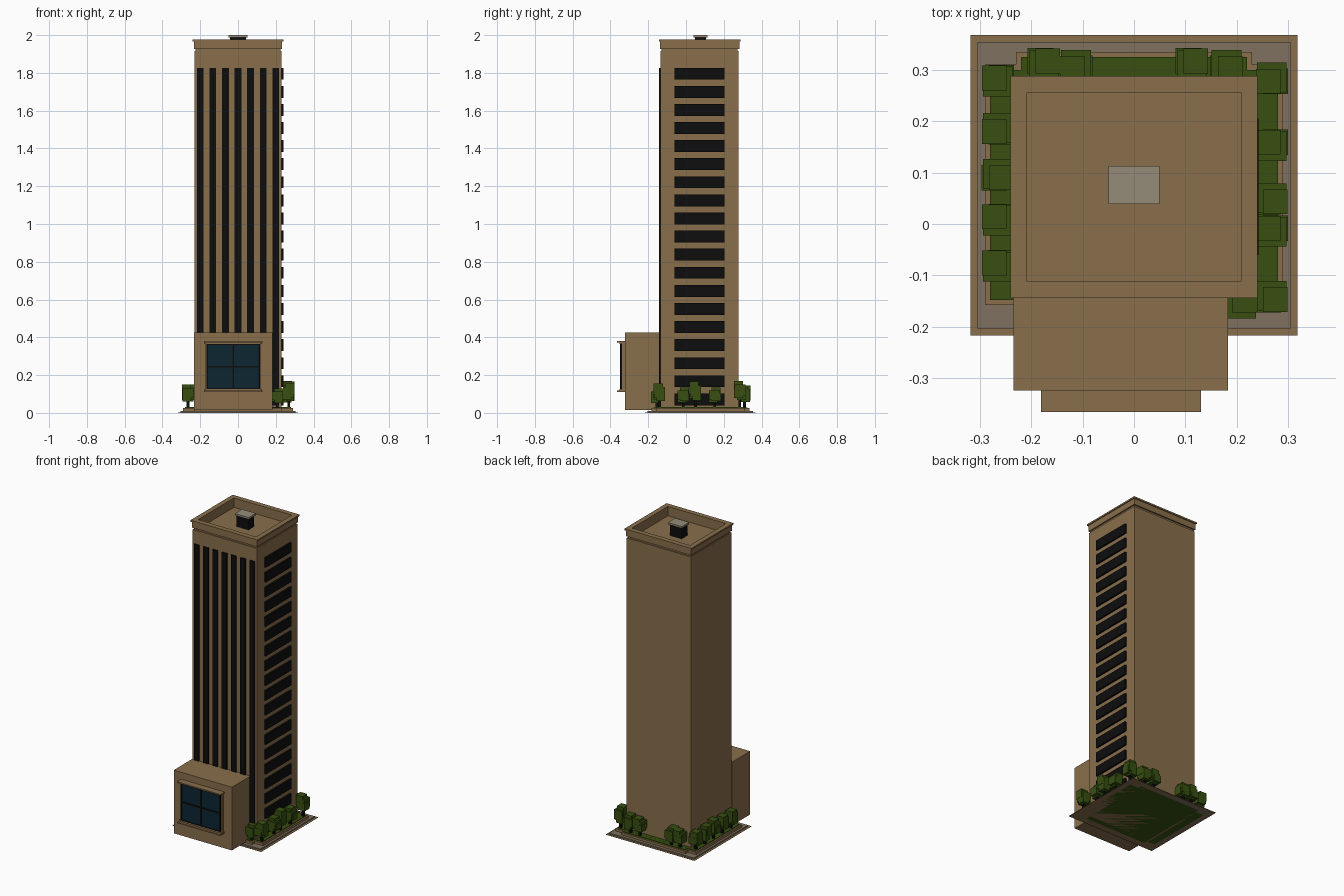
import bpy, bmesh, random
from mathutils import Matrix, Vector

default_cube = bpy.data.objects.get("Cube")
if default_cube:
    bpy.data.objects.remove(default_cube, do_unlink=True)
random.seed(4)


def make_material(name, red, green, blue):
    material = bpy.data.materials.new(name)
    colour = (red, green, blue, 1)
    material.diffuse_color = colour
    material.use_nodes = True
    shader = material.node_tree.nodes["Principled BSDF"]
    shader.inputs["Base Color"].default_value = colour
    shader.inputs["Roughness"].default_value = 0.9
    return material


STONE = make_material("tan stone", 0.25, 0.158, 0.07)
PAVING = make_material("grey paving", 0.21, 0.165, 0.115)
PALE = make_material("pale roof panel", 0.3, 0.26, 0.19)
DARK = make_material("near black", 0.004, 0.004, 0.004)
GLASS = make_material("blue glass", 0.004, 0.019, 0.032)
LEAF = make_material("leaf green", 0.038, 0.078, 0.005)


def grow(footprint, amount):
    """Widen a footprint (left, right, front, back) by the same amount all round."""
    left, right, front, back = footprint
    return (left - amount, right + amount, front - amount, back + amount)


def square(x, y, half):
    return grow((x, x, y, y), half)


def build(name, material, blocks):
    """One object made of blocks, each given as (footprint, bottom, top)."""
    bm = bmesh.new()
    for (left, right, front, back), bottom, top in blocks:
        middle = Vector((left + right, front + back, bottom + top)) / 2
        scale = Matrix.Diagonal((right - left, back - front, top - bottom, 1))
        bmesh.ops.create_cube(bm, size=1, matrix=Matrix.Translation(middle) @ scale)
    mesh = bpy.data.meshes.new(name)
    bm.to_mesh(mesh)
    bm.free()
    mesh.materials.append(material)
    bpy.context.collection.objects.link(bpy.data.objects.new(name, mesh))


def walls(outer, inner, bottom, top):
    """Four blocks that fill the space between two footprints."""
    left, right, front, back = outer
    in_left, in_right, in_front, in_back = inner
    sides = [(left, in_left, front, back), (in_right, right, front, back),
             (in_left, in_right, front, in_front), (in_left, in_right, in_back, back)]
    return [(side, bottom, top) for side in sides]


# Ground: plate, paving, stepped curb and planting bed
PLATE = (-0.318, 0.318, -0.217, 0.368)
build("ground_plate", STONE, [(PLATE, 0, 0.002)])
build("paving", PAVING, [(grow(PLATE, -0.014), 0, 0.01)])
WIDE_BED = (-0.28, 0.28, -0.148, 0.3)
DEEP_BED = (-0.22, 0.22, -0.172, 0.325)
build("planting_bed", LEAF, [(WIDE_BED, 0, 0.03), (DEEP_BED, 0, 0.0295)])
build("curb", STONE, [(grow(WIDE_BED, 0.01), 0, 0.026), (grow(DEEP_BED, 0.01), 0, 0.0255)])

# Tower shaft, then a groove, parapet and overhanging cap round a sunken roof
SHAFT = (-0.231, 0.231, -0.135, 0.279)
WELL = grow(SHAFT, -0.023)
ROOF, RIM = 1.915, 1.966
build("tower_shaft", STONE, [(SHAFT, 0, ROOF)])
build("roof_groove", STONE, walls(grow(SHAFT, -0.006), WELL, ROOF, ROOF + 0.012))
build("parapet", STONE, walls(grow(SHAFT, 0.003), WELL, ROOF + 0.012, RIM))
build("parapet_cap", STONE, walls(grow(SHAFT, 0.009), WELL, RIM, RIM + 0.01))

# Rooftop vent
VENT = (-0.042, 0.042, 0.047, 0.105)
build("roof_vent", DARK, [(VENT, ROOF, 1.988)])
build("roof_vent_lid", PALE, [(grow(VENT, 0.008), 1.988, 2)])

# Tall window strips on the front, stacked window bands on the left side
SILL, HEAD, BAND = 0.04, 1.827, 0.063
strips = []
for column in range(-3, 4):
    x = column / 15
    strips.append(((x - 0.018, x + 0.018, -0.142, -0.13), SILL, HEAD))
build("front_window_strips", DARK, strips)

ROWS = 19
pitch = (HEAD - BAND - SILL) / (ROWS - 1)
bands = []
for row in range(ROWS):
    bottom = SILL + row * pitch
    bands.append(((0.22, 0.242, -0.06, 0.205), bottom, bottom + BAND))
build("left_window_bands", DARK, bands)

# Entrance block with its framed window
FACE = -0.324
LEFT, RIGHT, LOW, HIGH = -0.163, 0.112, 0.127, 0.364
build("entrance_block", STONE, [((-0.234, 0.183, FACE, SHAFT[2]), 0.015, 0.425)])


def window_piece(margin, depth):
    """Footprint of a piece on the entrance face, wider than the glass by the margin."""
    return (LEFT - margin, RIGHT + margin, FACE - depth, FACE)


build("window_surround", STONE, [(window_piece(0.01, 0.014), LOW - 0.008, HIGH + 0.008)])
for name, level, direction in (("window_lintel", HIGH, 1), ("window_sill", LOW, -1)):
    inner, middle, outer = [level + direction * step * 0.008 for step in range(3)]
    build(name, STONE, [(window_piece(0.015, 0.027), min(inner, middle), max(inner, middle)),
                        (window_piece(0.018, 0.042), min(middle, outer), max(middle, outer))])
build("window_glass", GLASS, [(window_piece(0, 0.022), LOW, HIGH)])

bars = []
for x in (LEFT, (LEFT + RIGHT) / 2, RIGHT):
    bars.append(((x - 0.004, x + 0.004, FACE - 0.026, FACE), LOW, HIGH))
for z in (LOW, (LOW + HIGH) / 2, HIGH):
    bars.append((window_piece(0, 0.026), z - 0.004, z + 0.004))
build("window_bars", DARK, bars)


# Trees: a dark trunk and a canopy of overlapping blocks
def tree(name, x, y, top):
    crown = 0.4 * top
    leaf_height = top - crown
    shift_x, shift_y = [random.choice((-0.007, 0.007)) for axis in "xy"]

    def leaves(side_x, side_y, half, low, high):
        spot = square(x + side_x * shift_x, y + side_y * shift_y, half)
        return (spot, crown + low * leaf_height, crown + high * leaf_height)

    build(name + "_trunk", DARK, [(square(x, y, 0.007), 0.02, crown + 0.02)])
    build(name + "_canopy", LEAF, [leaves(0, 0, 0.029, 0.2, 0.8),
                                   leaves(1, 1, 0.024, 0.4, 1),
                                   leaves(-1, 1, 0.025, 0.1, 0.6),
                                   leaves(1, -1, 0.022, 0, 0.5)])


for number in range(5):
    tree(f"right_tree_{number}", -0.265, -0.083 + number * 0.09, 0.15)
for number, (y, top) in enumerate([(-0.14, 0.155), (-0.015, 0.135), (0.05, 0.166),
                                   (0.152, 0.135), (0.285, 0.17)]):
    tree(f"left_tree_{number}", 0.268, y, top)
for number, x in enumerate((-0.175, -0.113, 0.113, 0.18)):
    tree(f"back_tree_{number}", x, 0.31, 0.145)
tree("front_tree", 0.208, -0.155, 0.13)
